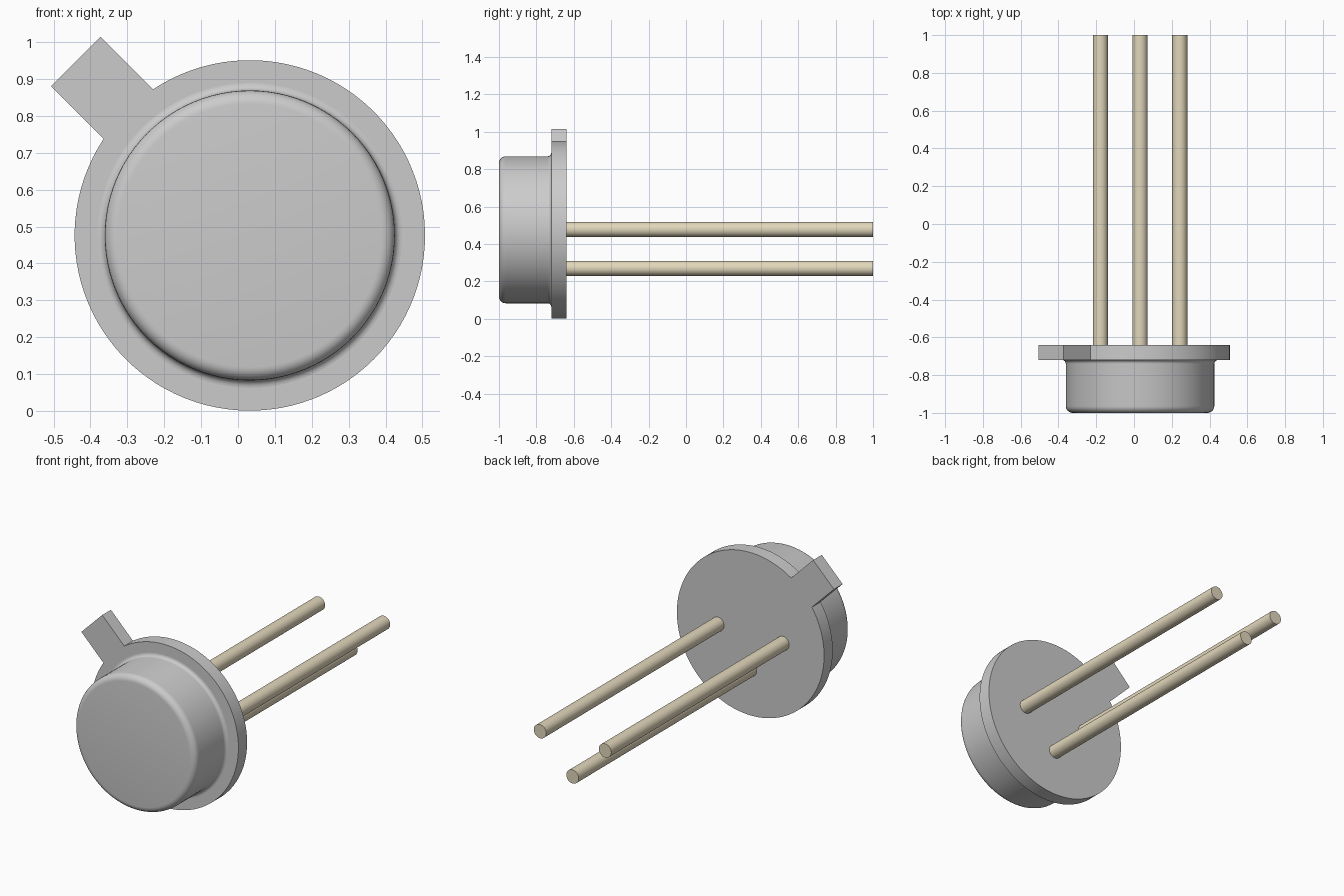
import bpy, bmesh
from math import sin, cos, pi, asin, radians
from mathutils import Vector

if "Cube" in bpy.data.objects:
    bpy.data.objects.remove(bpy.data.objects["Cube"])

CX, CZ = 0.032, 0.476          # axis of the can
FLANGE_R = 0.475


def finish(name, bm, mat=None):
    bmesh.ops.recalc_face_normals(bm, faces=bm.faces)
    mesh = bpy.data.meshes.new(name)
    bm.to_mesh(mesh)
    bm.free()
    obj = bpy.data.objects.new(name, mesh)
    bpy.context.collection.objects.link(obj)
    if mat:
        mesh.materials.append(mat)
    bpy.ops.object.select_all(action='DESELECT')
    obj.select_set(True)
    bpy.context.view_layer.objects.active = obj
    bpy.ops.object.shade_smooth_by_angle(angle=radians(30))
    return obj


def lathe(name, profile, cx, cz, n, mat=None):
    """Closed solid turned about a y-parallel axis from (radius, y) points."""
    bm = bmesh.new()
    rings = [[bm.verts.new((cx + r * cos(2 * pi * i / n), y, cz + r * sin(2 * pi * i / n)))
              for i in range(n)] for r, y in profile]
    for a, b in zip(rings, rings[1:]):
        for i in range(n):
            j = (i + 1) % n
            bm.faces.new((a[i], a[j], b[j], b[i]))
    bm.faces.new(rings[0])
    bm.faces.new(rings[-1])
    return finish(name, bm, mat)


def arc(cr, cy, rad, a0, a1, steps=6):
    angles = [radians(a0 + (a1 - a0) * k / steps) for k in range(steps + 1)]
    return [(cr + rad * cos(a), cy + rad * sin(a)) for a in angles]


# Flange disc with the 45 degree locating tab in one outline
half_w, reach = 0.095, 0.667
half = asin(half_w / FLANGE_R)
tab_dir = 3 * pi / 4
N = 96
outline = []
for i in range(N + 1):
    a = tab_dir + half + (2 * pi - 2 * half) * i / N
    outline.append((CX + FLANGE_R * cos(a), CZ + FLANGE_R * sin(a)))
for s in (-1, 1):
    outline.append((CX + reach * cos(tab_dir) - s * half_w * sin(tab_dir),
                    CZ + reach * sin(tab_dir) + s * half_w * cos(tab_dir)))
bm = bmesh.new()
face = bm.faces.new([bm.verts.new((x, -0.72, z)) for x, z in outline])
ext = bmesh.ops.extrude_face_region(bm, geom=[face], use_keep_orig=True)
bmesh.ops.translate(bm, vec=Vector((0, 0.08, 0)),
                    verts=[v for v in ext["geom"] if isinstance(v, bmesh.types.BMVert)])
finish("base_flange", bm)

# Cap: rounded front edge and a small concave fillet onto the flange
cap_r = 0.393
profile = (arc(cap_r - 0.036, -0.964, 0.036, -90, 0)
           + arc(cap_r + 0.02, -0.74, 0.02, 180, 90)
           + [(cap_r + 0.02, -0.715)])
lathe("metal_cap", profile, CX, CZ, 96)

# Three lead wires
wire = bpy.data.materials.new("lead_wire")
wire.diffuse_color = (0.76, 0.68, 0.50, 1)
wire.use_nodes = True
wire.node_tree.nodes["Principled BSDF"].inputs["Base Color"].default_value = wire.diffuse_color
for name, dx, z in (("left_lead", -0.21, 0.478),
                    ("middle_lead", 0.0, 0.27),
                    ("right_lead", 0.21, 0.478)):
    lathe(name, [(0.04, -0.66), (0.04, 1.0)], CX + dx, z, 32, wire)
